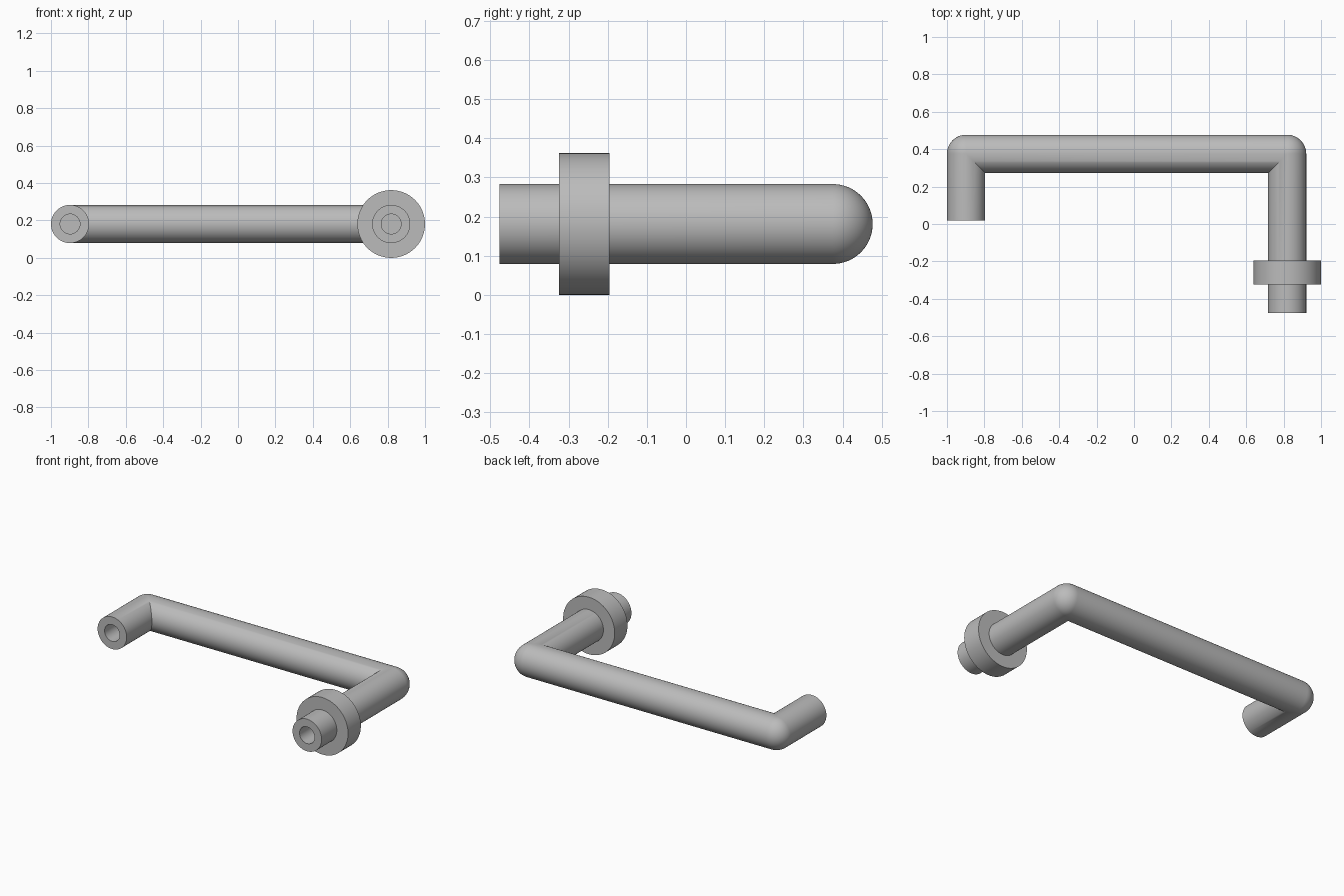
import bpy, bmesh
from math import sin, cos, pi
from mathutils import Vector

if "Cube" in bpy.data.objects:
    bpy.data.objects.remove(bpy.data.objects["Cube"], do_unlink=True)

SIDES = 64
STEPS = 16
RADIUS = 0.102
BORE = 0.053
BORE_DEPTH = 0.2
HEIGHT = 0.181
BAR_Y = 0.375
RIGHT_X, LEFT_X = -0.898, 0.819      # leg axes, model's own sides
RIGHT_END, LEFT_END = 0.02, -0.477   # front ends of the legs

steel = bpy.data.materials.new("grey steel")
grey = (0.5, 0.5, 0.5, 1)
steel.diffuse_color = grey
steel.use_nodes = True
steel.node_tree.nodes["Principled BSDF"].inputs["Base Color"].default_value = grey


def ring(bm, x, y, turn, radius, mitre=None):
    """Circle across the path; a mitre pulls its inner half to the inside corner seam."""
    axis = Vector((-cos(turn), -sin(turn), 0))
    verts = []
    for i in range(SIDES):
        t = 2 * pi * i / SIDES
        u, v = radius * cos(t), radius * sin(t)
        direction = mitre if mitre and u > 0 else axis
        verts.append(bm.verts.new(Vector((x, y, HEIGHT + v)) + direction * u))
    return verts


def bridge(bm, rings):
    for a, b in zip(rings, rings[1:]):
        for i in range(SIDES):
            j = (i + 1) % SIDES
            bm.faces.new((a[i], a[j], b[j], b[i]))


def finish(bm, name):
    bmesh.ops.remove_doubles(bm, verts=bm.verts, dist=1e-5)
    bmesh.ops.recalc_face_normals(bm, faces=bm.faces)
    mesh = bpy.data.meshes.new(name)
    bm.to_mesh(mesh)
    bm.free()
    mesh.materials.append(steel)
    obj = bpy.data.objects.new(name, mesh)
    bpy.context.collection.objects.link(obj)
    bpy.ops.object.select_all(action="DESELECT")
    obj.select_set(True)
    bpy.context.view_layer.objects.active = obj
    bpy.ops.object.shade_smooth_by_angle(angle=pi / 6)


def leg_end(bm, x, end, turn):
    """Blind bore, flat front face and outer rim of one leg."""
    return [ring(bm, x, end + BORE_DEPTH, turn, BORE),
            ring(bm, x, end, turn, BORE),
            ring(bm, x, end, turn, RADIUS)]


def corner(bm, x, start, inward):
    """Ball-shaped outside and mitred inside of one bend."""
    mitre = Vector((inward, -1, 0))
    return [ring(bm, x, BAR_Y, start + pi / 2 * k / STEPS, RADIUS, mitre)
            for k in range(STEPS + 1)]


# Handle: leg, bend, bar, bend, leg as one continuous rod
bm = bmesh.new()
rings = leg_end(bm, LEFT_X, LEFT_END, 0)
rings += corner(bm, LEFT_X, 0, -1)
rings += corner(bm, RIGHT_X, pi / 2, 1)
rings += reversed(leg_end(bm, RIGHT_X, RIGHT_END, pi))
bridge(bm, rings)
bm.faces.new(rings[0])
bm.faces.new(rings[-1])
finish(bm, "handle_rod")

# Collar around the longer leg
bm = bmesh.new()
profile = [(RADIUS, -0.324), (0.181, -0.324), (0.181, -0.196), (RADIUS, -0.196)]
loops = [ring(bm, LEFT_X, y, 0, r) for r, y in profile]
bridge(bm, loops + loops[:1])
finish(bm, "collar")
